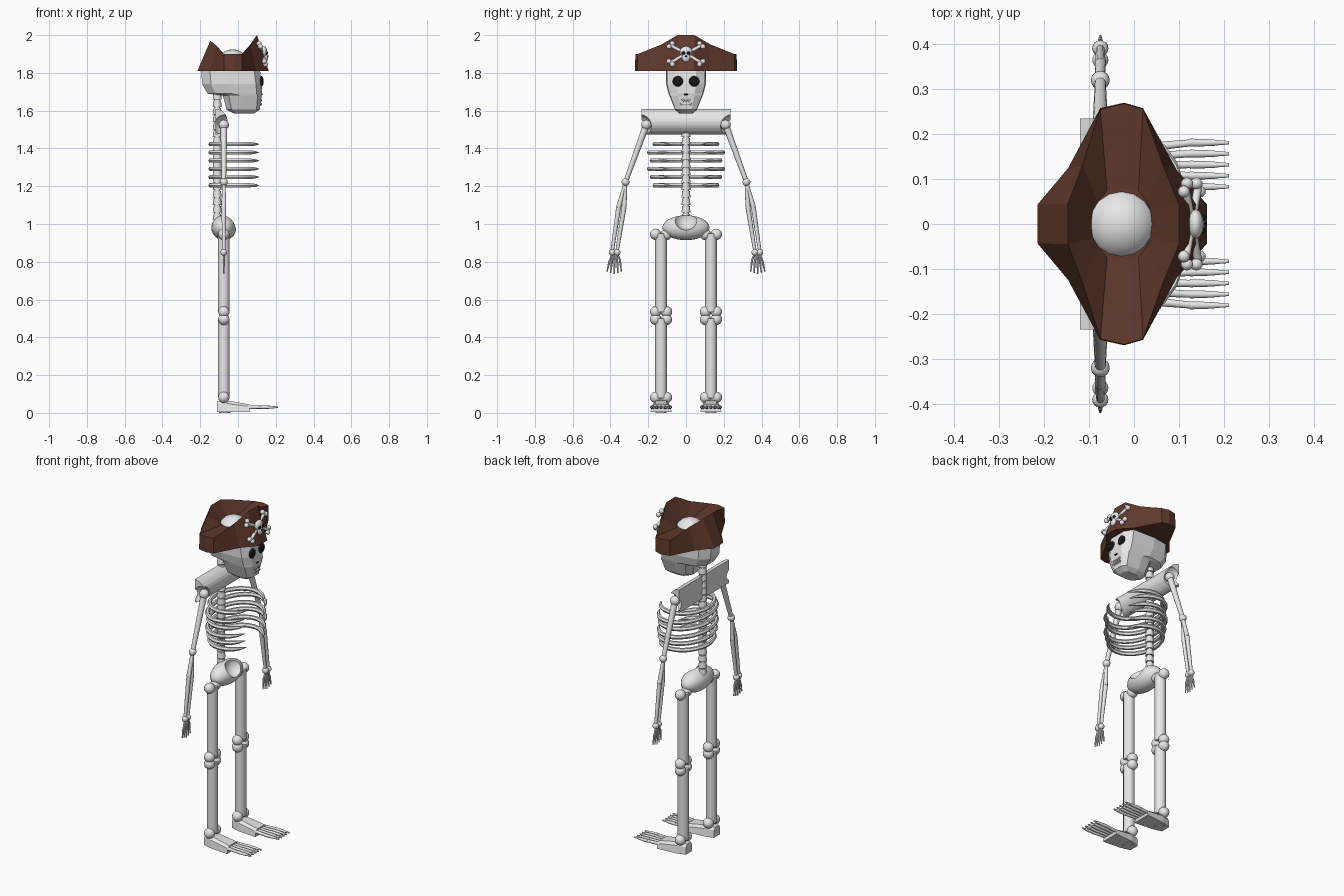
import bpy, bmesh, math
from mathutils import Vector

if "Cube" in bpy.data.objects:
    bpy.data.objects.remove(bpy.data.objects["Cube"])


def material(name, rgb):
    m = bpy.data.materials.new(name)
    m.diffuse_color = (*rgb, 1)
    m.use_nodes = True
    m.node_tree.nodes["Principled BSDF"].inputs["Base Color"].default_value = m.diffuse_color
    return m


BONE = material("bone_white", (0.80, 0.80, 0.80))
BROWN = material("hat_brown", (0.12, 0.042, 0.026))
BLACK = material("socket_black", (0.008, 0.008, 0.008))


def finish(ob, name, mat, smooth=True):
    ob.name = name
    ob.data.materials.clear()
    ob.data.materials.append(mat)
    if smooth:
        bpy.ops.object.select_all(action='DESELECT')
        ob.select_set(True)
        bpy.context.view_layer.objects.active = ob
        bpy.ops.object.shade_smooth_by_angle(angle=math.radians(40))
    return ob


def ball(name, loc, r, mat=BONE, scale=(1, 1, 1), seg=16):
    bpy.ops.mesh.primitive_uv_sphere_add(segments=seg, ring_count=seg // 2 + 2, radius=r, location=loc)
    ob = bpy.context.object
    ob.scale = scale
    return finish(ob, name, mat)


def bone(name, p, q, r1, r2=None, n=12, mat=BONE):
    p, q = Vector(p), Vector(q)
    d = q - p
    bpy.ops.mesh.primitive_cone_add(vertices=n, radius1=r1, radius2=r1 if r2 is None else r2,
                                    depth=d.length, location=(p + q) / 2)
    ob = bpy.context.object
    ob.rotation_euler = d.to_track_quat('Z', 'Y').to_euler()
    return finish(ob, name, mat)


def loft(name, rings, mat, caps=True, smooth=False):
    bm = bmesh.new()
    rows = [[bm.verts.new(p) for p in r] for r in rings]
    n = len(rows[0])
    for a, b in zip(rows, rows[1:]):
        for i in range(n):
            bm.faces.new((a[i], a[(i + 1) % n], b[(i + 1) % n], b[i]))
    if caps:
        bm.faces.new(rows[0][::-1])
        bm.faces.new(rows[-1])
    bmesh.ops.recalc_face_normals(bm, faces=bm.faces)
    me = bpy.data.meshes.new(name)
    bm.to_mesh(me)
    bm.free()
    ob = bpy.data.objects.new(name, me)
    bpy.context.collection.objects.link(ob)
    return finish(ob, name, mat, smooth)


def carve(ob, loc, r):
    cutter = ball("cutter", loc, r, seg=24)
    cutter.hide_render = True
    cutter.hide_viewport = False
    m = ob.modifiers.new("carve", 'BOOLEAN')
    m.object, m.operation, m.solver = cutter, 'DIFFERENCE', 'EXACT'
    bpy.context.view_layer.objects.active = ob
    bpy.ops.object.modifier_apply(modifier=m.name)
    bpy.data.objects.remove(cutter)


# --- skull: faceted sections (z, back x, front x, half width)
def skull_ring(z, xb, xf, w):
    L = xf - xb
    half = [(xf, w * .5), (xf - L * .1, w * .96), (xb + L * .45, w), (xb + L * .15, w * .85), (xb, w * .4)]
    return [(x, y, z) for x, y in half] + [(x, -y, z) for x, y in half[::-1]]


loft("skull", [skull_ring(*s) for s in (
    (1.585, -.02, .085, .035), (1.605, -.06, .115, .058), (1.68, -.08, .125, .088),
    (1.69, -.16, .127, .092), (1.74, -.19, .127, .105), (1.81, -.195, .117, .106), (1.86, -.15, .09, .095))], BONE)
ball("skull_crown", (-.028, 0, 1.845), .08, scale=(1.05, 1.05, 1))
for s in (-1, 1):
    ball("eye_socket", (.124, .043 * s, 1.755), .028, BLACK, (.42, 1, 1))
    bone("nose_hole", (.118, .004 * s, 1.697), (.127, .006 * s, 1.683), .003, .006, 6, BLACK)
for row in range(2):
    for i in range(5):
        y, z = (i - 2) * .013, 1.655 - row * .02
        bone("tooth", (.117, y, z), (.127, y, z), .0075, .006, 4)

# --- hat: wide rim, folded-up brim, sunken middle (back half, side, front half)
half_rim = [(-.215, .043), (-.147, .124), (-.075, .258), (-.022, .27), (.02, .258), (.095, .12), (.163, .043)]
half_top = [(-.147, .045, 1.97), (-.115, .13, 1.945), (-.075, .256, 1.9), (-.022, .268, 1.9),
            (.02, .256, 1.9), (.065, .13, 1.95), (.1, .045, 2.0)]
half_in = [(-.09, .03, 1.885), (-.08, .05, 1.885), (-.06, .075, 1.885), (-.025, .08, 1.885),
           (.01, .075, 1.885), (.028, .05, 1.885), (.036, .03, 1.885)]


def both(pts):
    return pts + [(x, -y, z) for x, y, z in pts[::-1]]


loft("hat", [both([(x, y, 1.81) for x, y in half_rim]), both(half_top), both(half_in)], BROWN)

# --- crossed bones and small skull on the hat front
for s in (-1, 1):
    a, b = (.115, -.08 * s, 1.945), (.142, .08 * s, 1.855)
    bone("hat_bone", a, b, .009)
    for (x, y, z) in (a, b):
        t = 1 if y > 0 else -1
        u = 1 if z > 1.9 else -1
        ball("hat_bone_knob", (x - .004 * u, y - .008 * t, z + .01 * u), .014, seg=10)
        ball("hat_bone_knob", (x + .003 * u, y + .01 * t, z - .006 * u), .014, seg=10)
    ball("hat_skull_eye", (.153, .014 * s, 1.905), .009, BLACK, (.7, 1, 1), 10)
ball("hat_skull", (.137, 0, 1.912), .033, scale=(.55, 1, .9))
ball("hat_skull_jaw", (.146, 0, 1.88), .021, scale=(.6, 1, 1.1))
ball("hat_skull_nose", (.157, 0, 1.888), .005, BLACK, seg=8)

# --- spine of stacked vertebrae
for i in range(17):
    z = 1.02 + i * .04
    bone("vertebra", (-.11, 0, z), (-.11, 0, z + .034), .024, .02)
bone("spinal_core", (-.11, 0, 1.0), (-.11, 0, 1.72), .016)

# --- ribs: flat curved pairs with pointed tips
for i, w in enumerate((.165, .18, .195, .18, .195, .165)):
    z = 1.205 + i * .0435
    for s in (-1, 1):
        cu = bpy.data.curves.new("rib", 'CURVE')
        cu.dimensions, cu.bevel_depth, cu.bevel_resolution = '3D', .0125, 1
        cu.use_fill_caps = True
        sp = cu.splines.new('POLY')
        n = 10
        sp.points.add(n)
        for k in range(n + 1):
            a = math.pi - k / n * math.radians(152)
            sp.points[k].co = (-.01 + .135 * math.cos(a), s * w * math.sin(a), z, 1)
            sp.points[k].radius = (.15 if k == n else .7 if k == n - 1 else 1)
        ob = bpy.data.objects.new("rib", cu)
        bpy.context.collection.objects.link(ob)
        bpy.ops.object.select_all(action='DESELECT')
        ob.select_set(True)
        bpy.context.view_layer.objects.active = ob
        bpy.ops.object.convert(target='MESH')
        finish(bpy.context.object, "rib", BONE)

# --- shoulder girdle: half-round bar with carved sockets
arc = [(-.12 + .065 * math.cos(t), 1.542 + .068 * math.sin(t))
       for t in (math.radians(-90 + 15 * k) for k in range(13))]
bar = loft("shoulder_bar", [[(x, y, z) for x, z in arc] for y in (-.235, .235)], BONE)
for s in (-1, 1):
    carve(bar, (-.07, .24 * s, 1.52), .058)
finish(bar, "shoulder_bar", BONE)

# --- pelvis: oval body with a hollow in the upper front
pelvis = ball("pelvis", (-.075, 0, .98), 1, scale=(.066, .125, .066), seg=24)
bpy.ops.object.select_all(action='DESELECT')
pelvis.select_set(True)
bpy.ops.object.transform_apply(location=False, rotation=False, scale=True)
carve(pelvis, (-.012, 0, 1.03), .062)
finish(pelvis, "pelvis", BONE)

X = -.075
for s in (-1, 1):
    # --- arm
    sh, el, wr = (X, .21 * s, 1.525), (X, .32 * s, 1.222), (X, .378 * s, .85)
    bone("upper_arm", el, sh, .012, .018)
    ball("shoulder_ball", sh, .027)
    ball("elbow_ball", el, .021)
    for off in (-.013, .013):
        mid = (X, (.342 + off * 1.1) * s, 1.09)
        end = (X, (.378 + off) * s, .855)
        bone("forearm_bone", el, mid, .009, .013, 10)
        bone("forearm_bone", mid, end, .013, .009, 10)
        ball("wrist_ball", (X, (.378 + off) * s, .85), .018)
    # --- hand with five thin jointed fingers
    for i in range(5):
        k = i - 2
        a = (X, (.378 + k * .005) * s, .845)
        b = (X, (.378 + k * .014) * s, .80 + (.012 if i == 0 else 0))
        c = (X, (.380 + k * .019) * s, .735 + abs(k) * .006)
        bone("hand_bone", a, b, .006, .005, 8)
        bone("finger", b, c, .006, .003, 8)

    # --- leg
    y0 = .132 * s
    bone("thigh_bone", (X, y0, .535), (X, y0, .95), .031, n=16)
    bone("shin_bone", (X, y0, .08), (X, y0, .5), .031, n=16)
    for z in (.945, .535, .495, .082):
        for o in (-.029, .029):
            ball("leg_joint", (X, y0 + o, z), .03)
    # --- foot: wedge widening to the front, then jointed toes
    sections = ((-.112, .03, .062), (-.06, .045, .066), (.06, .056, .045))
    loft("foot", [[(x, y0 - w, .004), (x, y0 + w, .004), (x, y0 + w * .9, h * .75), (x, y0 + w * .6, h),
                   (x, y0 - w * .6, h), (x, y0 - w * .9, h * .75)] for x, w, h in sections], BONE)
    bone("foot_pad", (-.07, y0, 0), (-.07, y0, .006), .03)
    for i in range(5):
        y = y0 + (i - 2) * .0245
        ys = y0 + (i - 2) * .02
        bone("toe_base", (.04, ys, .03), (.13, y, .03), .010, .008, 10)
        bone("toe_middle", (.125, y, .03), (.18, y, .03), .0095, .0075, 10)
        bone("toe_tip", (.175, y, .03), (.212, y, .03), .007, .004, 10)
